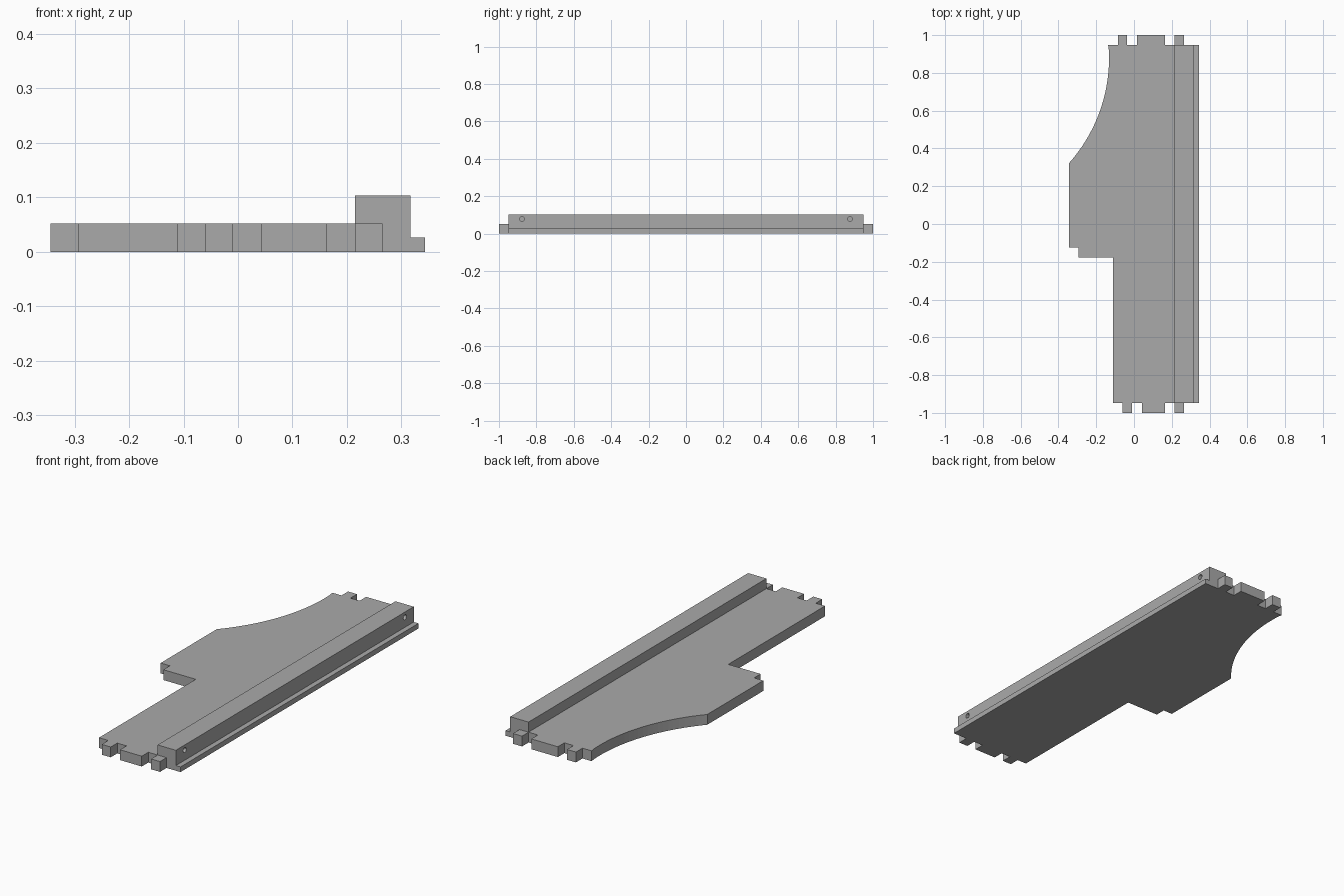
import bpy, bmesh, math
from mathutils import Matrix, Vector

cube = bpy.data.objects.get("Cube")
if cube:
    bpy.data.objects.remove(cube, do_unlink=True)

GREY = (0.4, 0.4, 0.4, 1)
mat = bpy.data.materials.new("plain grey")
mat.use_nodes = True
mat.diffuse_color = GREY
mat.node_tree.nodes["Principled BSDF"].inputs["Base Color"].default_value = GREY

THICK = 0.052             # board thickness, also the tab length
END = 1 - THICK           # body ends here, tabs reach on to 1
RAIL_IN, RAIL_OUT, LEDGE_OUT = 0.215, 0.317, 0.343


def finish(name, bm):
    bmesh.ops.recalc_face_normals(bm, faces=bm.faces)
    mesh = bpy.data.meshes.new(name)
    bm.to_mesh(mesh)
    bm.free()
    mesh.materials.append(mat)
    obj = bpy.data.objects.new(name, mesh)
    bpy.context.collection.objects.link(obj)
    return obj


def prism(name, points, along):
    """Extrude a closed outline of 3D points along a vector."""
    bm = bmesh.new()
    face = bm.faces.new([bm.verts.new(p) for p in points])
    out = bmesh.ops.extrude_face_region(bm, geom=[face])
    verts = [g for g in out["geom"] if isinstance(g, bmesh.types.BMVert)]
    bmesh.ops.translate(bm, verts=verts, vec=along)
    return finish(name, bm)


def tabbed_edge(tabs, side):
    """Outline points for an end edge with tabs, in order of rising x."""
    pts = []
    for a, b in tabs:
        pts += [(a, side * END), (a, side), (b, side), (b, side * END)]
    return pts


# Board: tabbed ends, side wing with a notch, concave curved flank
outline = [(-0.112, -END)]
outline += tabbed_edge([(-0.06, -0.01), (0.042, 0.163)], -1)
outline += [(RAIL_IN, -END), (RAIL_IN, END)]
outline += tabbed_edge([(-0.086, -0.036), (0.015, 0.163)], 1)[::-1]
outline.append((-0.137, END))
radius, cy = 0.84, 0.88
cx = -0.132 - radius
start, stop = math.asin((0.92 - cy) / radius), math.asin((0.322 - cy) / radius)
STEPS = 24
for i in range(STEPS + 1):
    a = start + (stop - start) * i / STEPS
    outline.append((cx + radius * math.cos(a), cy + radius * math.sin(a)))
outline += [(-0.344, -0.125), (-0.293, -0.125), (-0.293, -0.177), (-0.112, -0.177)]
board = prism("board", [(x, y, 0) for x, y in outline], (0, 0, THICK))

# Raised rail with a low outer ledge
section = [(RAIL_IN, 0), (LEDGE_OUT, 0), (LEDGE_OUT, 0.026),
           (RAIL_OUT, 0.026), (RAIL_OUT, 0.103), (RAIL_IN, 0.103)]
rail = prism("rail", [(x, -END, z) for x, z in section], (0, 2 * END, 0))

# Blind peg holes in the outer face of the rail
bm = bmesh.new()
for side in (-1, 1):
    place = Matrix.Translation(Vector((RAIL_OUT, side * 0.877, 0.077)))
    bmesh.ops.create_cone(bm, cap_ends=True, segments=12, radius1=0.013,
                          radius2=0.013, depth=0.1,
                          matrix=place @ Matrix.Rotation(math.pi / 2, 4, "Y"))
cutter = finish("peg_hole_cutter", bm)
cutter.hide_render = True
cutter.hide_set(True)
cut = rail.modifiers.new("peg holes", "BOOLEAN")
cut.operation = "DIFFERENCE"
cut.solver = "EXACT"
cut.object = cutter

# Tabs at the two ends of the rail
for name, side in (("front_rail_tab", -1), ("back_rail_tab", 1)):
    corners = [(RAIL_IN, 0), (0.265, 0), (0.265, THICK), (RAIL_IN, THICK)]
    prism(name, [(x, side * END, z) for x, z in corners], (0, side * THICK, 0))
